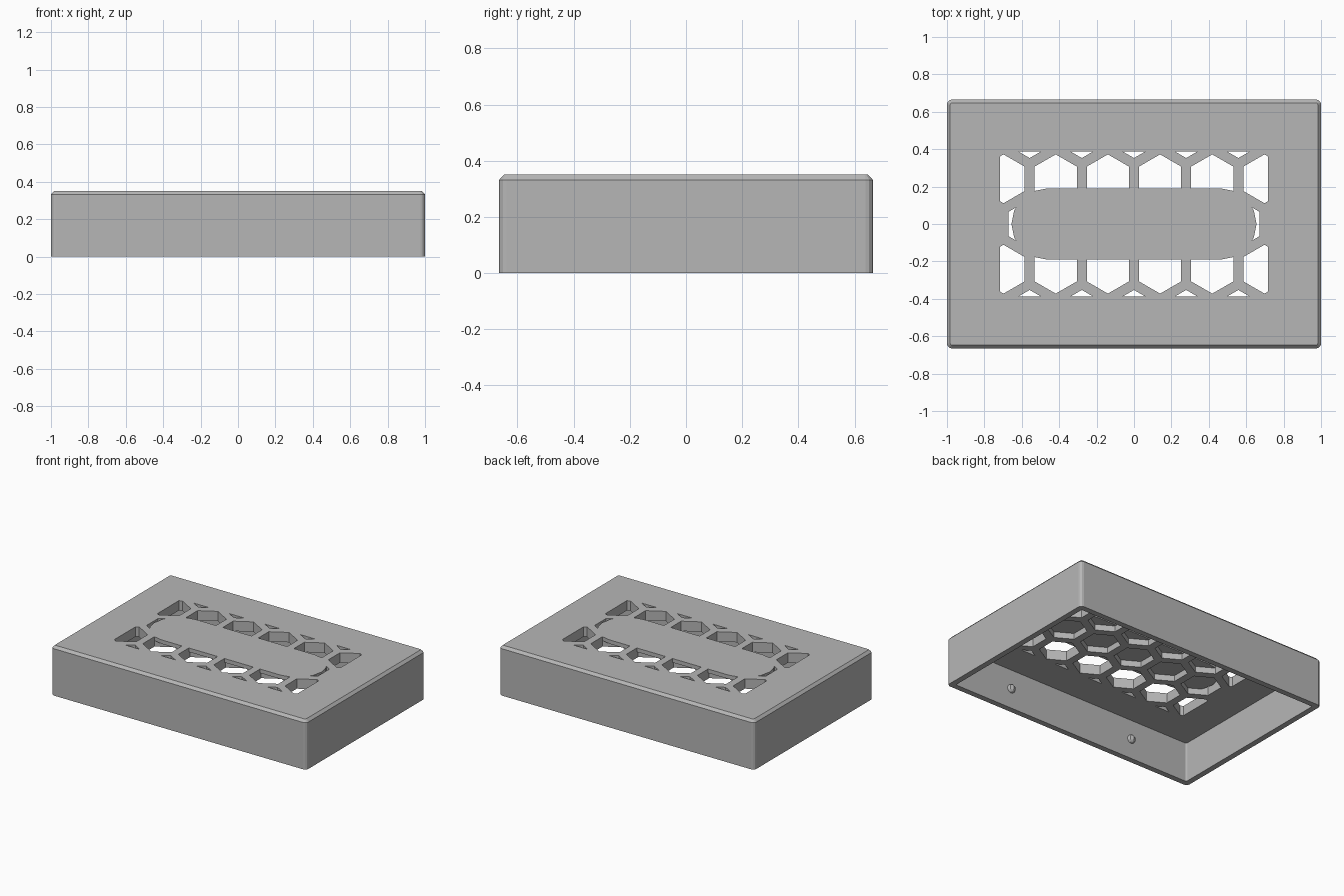
import bpy, bmesh, math
from mathutils import Vector

if "Cube" in bpy.data.objects:
    bpy.data.objects.remove(bpy.data.objects["Cube"])

grey = bpy.data.materials.new("mid_grey")
grey.diffuse_color = (0.47, 0.47, 0.47, 1)
grey.use_nodes = True
grey.node_tree.nodes["Principled BSDF"].inputs["Base Color"].default_value = grey.diffuse_color


def finish(name, bm):
    bmesh.ops.recalc_face_normals(bm, faces=bm.faces[:])
    me = bpy.data.meshes.new(name)
    bm.to_mesh(me)
    bm.free()
    ob = bpy.data.objects.new(name, me)
    bpy.context.collection.objects.link(ob)
    me.materials.append(grey)
    return ob


def rounded(hx, hy, r, seg, start=0):
    """Rounded rectangle outline, seg steps per corner."""
    pts = []
    for q, (sx, sy) in enumerate(((1, 1), (-1, 1), (-1, -1), (1, -1))):
        for i in range(seg + 1):
            a = math.pi / 2 * (q + i / seg)
            pts.append((sx * (hx - r) + r * math.cos(a),
                        sy * (hy - r) + r * math.sin(a)))
    return pts


def loft(name, layers):
    """Closed solid through a stack of (outline, z) layers."""
    bm = bmesh.new()
    rings = [[bm.verts.new((x, y, z)) for x, y in pts] for pts, z in layers]
    n = len(rings[0])
    for a, b in zip(rings, rings[1:]):
        for i in range(n):
            j = (i + 1) % n
            bm.faces.new((a[i], a[j], b[j], b[i]))
    bm.faces.new(rings[0])
    bm.faces.new(rings[-1])
    bmesh.ops.remove_doubles(bm, verts=bm.verts[:], dist=1e-5)
    return finish(name, bm)


def subtract(ob, cutter):
    mod = ob.modifiers.new("cut", 'BOOLEAN')
    mod.operation = 'DIFFERENCE'
    mod.solver = 'EXACT'
    mod.object = cutter
    bpy.context.view_layer.objects.active = ob
    bpy.ops.object.modifier_apply(modifier=mod.name)
    bpy.data.objects.remove(cutter)


# Open-bottomed cover with chamfered top rim
HX, HY, H, WALL, CEIL = 1.0, 0.665, 0.35, 0.04, 0.28
outer = rounded(HX, HY, 0.025, 3)
inner = rounded(HX - WALL, HY - WALL, 0.01, 3)
top = rounded(HX - 0.017, HY - 0.017, 0.012, 3)
cover = loft("cover", [(inner, CEIL), (inner, 0), (outer, 0),
                       (outer, H - 0.018), (top, H)])

# Honeycomb cutter, clipped to a rectangle
PITCH, R = 0.279, 0.1305
bm = bmesh.new()
for row in range(-2, 3):
    for col in range(-3, 4):
        cx = (col + 0.5 * (row % 2)) * PITCH
        cy = row * PITCH * math.sqrt(3) / 2
        if abs(cx) < 0.75:
            bm.faces.new([bm.verts.new((cx + R * math.sin(k * math.pi / 3),
                                        cy + R * math.cos(k * math.pi / 3), 0.2))
                          for k in range(6)])
for co, no in (((0.717, 0, 0), (1, 0, 0)), ((-0.717, 0, 0), (-1, 0, 0)),
               ((0, 0.387, 0), (0, 1, 0)), ((0, -0.387, 0), (0, -1, 0))):
    bmesh.ops.bisect_plane(bm, geom=bm.verts[:] + bm.edges[:] + bm.faces[:],
                           plane_co=co, plane_no=no, clear_outer=True)
ext = bmesh.ops.extrude_face_region(bm, geom=bm.faces[:], use_keep_orig=True)
bmesh.ops.translate(bm, vec=(0, 0, 0.25),
                    verts=[g for g in ext["geom"] if isinstance(g, bmesh.types.BMVert)])
honeycomb = finish("honeycomb_cutter", bm)

# Thin solid centre panel, kept flush with the top by sparing it from the cutter
stadium = rounded(0.655, 0.19, 0.19, 4)
panel = loft("centre_panel_helper", [(stadium, 0.322), (stadium, 0.6)])
subtract(honeycomb, panel)
subtract(cover, honeycomb)

# Snap bumps on the inside of the long walls
for sy, side in ((-1, "front"), (1, "back")):
    for sx, end in ((-1, "left"), (1, "right")):
        bm = bmesh.new()
        bmesh.ops.create_uvsphere(bm, u_segments=8, v_segments=6, radius=0.03)
        bmesh.ops.translate(bm, verts=bm.verts[:],
                            vec=(sx * 0.5, sy * (HY - WALL), 0.14))
        finish(f"snap_bump_{side}_{end}", bm)
